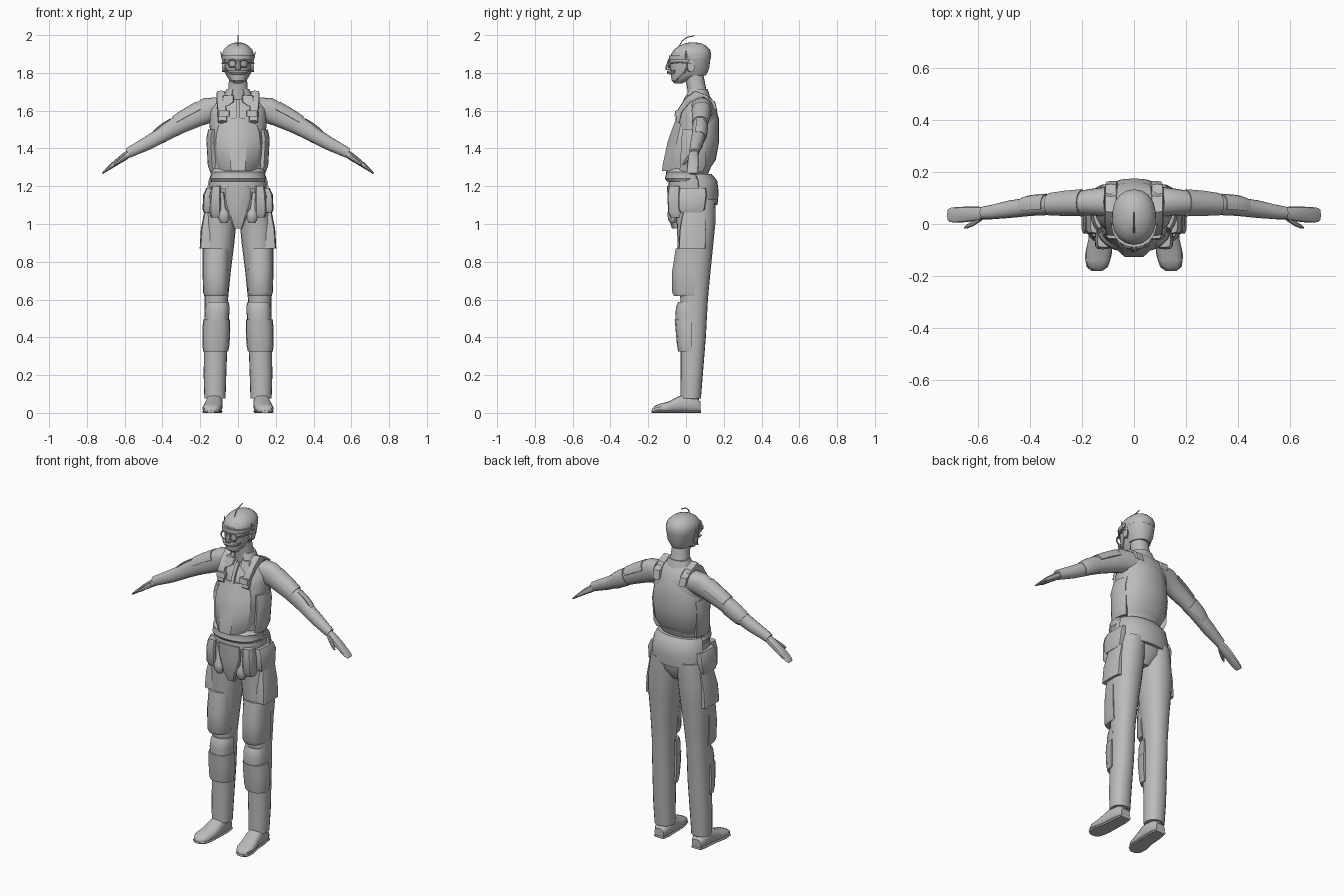
import bpy, bmesh, math
from mathutils import Vector

X, Y, Z = Vector((1, 0, 0)), Vector((0, 1, 0)), Vector((0, 0, 1))
BODY = (X, -Y)                        # rings stacked upward, angle 0 faces front
ARM = (Y, Vector((.5, 0, .866)))      # rings across the arm, angle 0 faces up
SHOE = (X, Z)                         # rings stacked along the foot
SIDE = (Y, Z)                         # rings stacked sideways

grey = bpy.data.materials.new("plain_grey")
grey.diffuse_color = (.5, .5, .5, 1)


def power(v, e):
    return math.copysign(abs(v) ** (2 / e), v)


def ring(row, frame, n, e, arc, th):
    """Closed superellipse, or a thick arc of one."""
    c, (u, v) = Vector(row[:3]), frame

    def at(deg, a, b):
        t = math.radians(deg)
        return c + u * (a * power(math.sin(t), e)) + v * (b * power(math.cos(t), e))
    a, b = row[3], row[4]
    if arc is None:
        return [at(360 * i / n, a, b) for i in range(n)]
    angles = [arc[0] + (arc[1] - arc[0]) * i / n for i in range(n + 1)]
    return [at(d, a, b) for d in angles] + [at(d, a - th, b - th) for d in reversed(angles)]


def part(name, rows, frame=BODY, n=18, e=2.2, arc=None, th=.015, mirror=False):
    bm = bmesh.new()
    rings = [[bm.verts.new(p) for p in ring(r, frame, n, e, arc, th)] for r in rows]
    for lo, hi in zip(rings, rings[1:]):
        for i in range(len(lo)):
            j = (i + 1) % len(lo)
            bm.faces.new((lo[i], lo[j], hi[j], hi[i]))
    bm.faces.new(rings[0][::-1])
    bm.faces.new(rings[-1])
    bmesh.ops.recalc_face_normals(bm, faces=bm.faces)
    me = bpy.data.meshes.new(name)
    bm.to_mesh(me)
    bm.free()
    ob = bpy.data.objects.new(name, me)
    bpy.context.collection.objects.link(ob)
    if mirror:
        add_mirror(ob)
    return ob


def add_mirror(ob):
    ob.modifiers.new("mirror", 'MIRROR').use_mirror_merge = False


def wire(name, pts, radius, mirror=False):
    cu = bpy.data.curves.new(name, 'CURVE')
    cu.dimensions, cu.bevel_depth, cu.bevel_resolution = '3D', radius, 1
    cu.use_fill_caps = True
    sp = cu.splines.new('POLY')
    sp.points.add(len(pts) - 1)
    for p, q in zip(sp.points, pts):
        p.co = (*q, 1)
    ob = bpy.data.objects.new(name, cu)
    bpy.context.collection.objects.link(ob)
    if mirror:
        add_mirror(ob)


# Head and face
part("head", [(0, -.04, 1.745, .024, .022), (0, -.033, 1.76, .042, .043), (0, 0, 1.79, .058, .08),
              (0, .015, 1.83, .068, .1), (0, .02, 1.9, .075, .1)])
part("cap_crown", [(0, .025, 1.875, .084, .106), (0, .028, 1.9, .085, .106), (0, .032, 1.925, .076, .094),
                   (0, .035, 1.945, .056, .07), (0, .037, 1.957, .032, .042), (0, .037, 1.962, .01, .012)])
part("cap_brim", [(0, .015, 1.872, .086, .106), (0, .018, 1.893, .089, .108)], arc=(-95, 95), th=.02)
part("cap_back", [(0, .03, 1.785, .055, .075), (0, .03, 1.82, .074, .092), (0, .03, 1.88, .083, .1)],
     arc=(85, 275), th=.02)
part("nose", [(0, -.09, 1.815, .013, .016), (0, -.092, 1.828, .016, .018), (0, -.085, 1.865, .008, .012)], n=8)
part("moustache", [(0, -.088, 1.803, .014, .011), (.025, -.084, 1.802, .014, .011),
                   (.045, -.07, 1.803, .011, .008), (.062, -.06, 1.815, .002, .002)], SIDE, 8, mirror=True)
part("ear", [(.066, .02, 1.835, .018, .03), (.084, .027, 1.837, .02, .032)], SIDE, 10, mirror=True)
part("cap_spike", [(.08, .0, 1.87, .007, .008), (.086, .0, 1.89, .005, .006), (.093, 0, 1.918, .001, .001)],
     n=6, mirror=True)
bpy.ops.mesh.primitive_torus_add(location=(.031, -.09, 1.85), rotation=(math.pi / 2, 0, .2),
                                 major_radius=.021, minor_radius=.004, major_segments=16, minor_segments=6)
rim = bpy.context.object
rim.name = rim.data.name = "glasses_rim"
bpy.ops.object.transform_apply(location=True, rotation=True, scale=True)
add_mirror(rim)
wire("glasses_arm", [(.052, -.084, 1.852), (.076, -.03, 1.855), (.084, .03, 1.85)], .004, True)
wire("chin_strap", [(.08, .02, 1.86), (.066, -.01, 1.80), (.04, -.055, 1.757), (0, -.066, 1.752)], .004, True)
wire("plume", [(0, -.035, 1.945), (0, -.02, 1.97), (0, .005, 1.988), (0, .045, 1.997)], .003)

# Neck and collar
part("neck", [(0, .07, 1.64, .07, .06), (0, .058, 1.71, .052, .05), (0, .04, 1.8, .047, .05)])
part("collar", [(0, .06, 1.655, .088, .072), (0, .062, 1.685, .074, .062), (0, .062, 1.715, .06, .052)],
     arc=(25, 335), th=.012)
part("collar_wing", [(.065, -.018, 1.625, .01, .008), (.055, -.008, 1.645, .033, .01),
                     (.05, .01, 1.68, .03, .012)], n=8, e=4, mirror=True)

# Torso and shirt
part("shirt", [(0, .01, 1.25, .135, .1), (0, .035, 1.33, .132, .11), (0, .05, 1.43, .145, .115),
               (0, .06, 1.55, .152, .108), (0, .066, 1.61, .148, .094), (0, .075, 1.655, .12, .068),
               (0, .072, 1.685, .075, .045)], n=24)
part("shirt_placket", [(0, -.048, 1.55, .011, .01), (0, -.032, 1.61, .011, .01),
                       (0, .005, 1.66, .011, .012)], n=8, e=5)

# Vest: faceted breast plate, back panel, side plates, straps and buckles
part("breast_plate", [(0, .03, 1.28, .115, .165), (0, .03, 1.31, .128, .162), (0, .03, 1.43, .145, .135),
                      (0, .03, 1.48, .14, .118), (0, .03, 1.56, .112, .086)],
     n=5, e=2, arc=(-90, 90), th=.025)
part("back_panel", [(0, .05, 1.28, .118, .068), (0, .05, 1.34, .15, .108), (0, .05, 1.44, .16, .126),
                    (0, .05, 1.55, .148, .126), (0, .055, 1.63, .105, .1), (0, .06, 1.655, .08, .08)],
     n=10, arc=(105, 255), th=.03)
part("side_plate", [(0, .03, 1.275, .148, .12), (0, .04, 1.31, .16, .125), (0, .045, 1.45, .168, .125),
                    (0, .05, 1.5, .158, .12)], n=6, arc=(58, 118), th=.025, mirror=True)
part("shoulder_strap", [(.082, -.045, 1.54, .024, .012), (.085, -.032, 1.6, .024, .013),
                        (.09, .01, 1.655, .024, .018), (.09, .07, 1.688, .024, .03),
                        (.09, .13, 1.665, .024, .03), (.085, .15, 1.61, .024, .02)],
     (X, Vector((0, -.8, .6))), 8, 5, mirror=True)
part("strap_buckle", [(.075, -.05, 1.57, .03, .012), (.075, -.044, 1.6, .03, .012)], n=8, e=6, mirror=True)

# Waist and belt
part("waist_sash", [(0, .0, 1.225, .14, .1), (0, .0, 1.24, .148, .112), (0, .0, 1.262, .142, .106),
                    (0, .005, 1.275, .147, .112), (0, .012, 1.295, .135, .1)], n=24)
part("tool_belt", [(0, .025, 1.185, .152, .12), (0, .025, 1.225, .15, .118)], n=24)
part("pelvis", [(0, .045, 1.0, .04, .06), (0, .045, 1.06, .13, .1), (0, .04, 1.13, .16, .112),
                (0, .03, 1.24, .145, .11)], n=24)
part("back_flap", [(0, .045, 1.1, .168, .122), (0, .045, 1.17, .168, .128), (0, .04, 1.23, .158, .125),
                   (0, .03, 1.265, .145, .105)], n=12, arc=(100, 260), th=.02)
part("front_apron", [(0, -.052, .975, .022, .022), (0, -.062, 1.03, .045, .028),
                     (0, -.068, 1.12, .066, .03), (0, -.07, 1.2, .07, .03)], n=10, e=4)
part("front_pouch", [(.118, -.05, 1.035, .026, .03), (.12, -.058, 1.06, .032, .036),
                     (.12, -.062, 1.15, .03, .036), (.115, -.06, 1.2, .026, .03)], n=12, e=4, mirror=True)
part("tool_knob", [(.073, -.07, 1.005, .016, .014), (.074, -.072, 1.025, .03, .024),
                   (.076, -.074, 1.06, .028, .024), (.08, -.072, 1.085, .014, .014),
                   (.085, -.07, 1.17, .012, .012)], n=10, mirror=True)
part("side_pouch", [(.158, .03, 1.06, .024, .06), (.162, .03, 1.08, .026, .07), (.158, .035, 1.155, .026, .075),
                    (.148, .035, 1.19, .02, .07)], n=12, e=5, mirror=True)
part("hip_holster", [(.17, .033, .87, .033, .072), (.165, .036, .97, .032, .07),
                     (.15, .045, 1.07, .028, .06)], n=12, e=6, mirror=True)

# Trousers
part("trouser_leg", [(.122, .025, .075, .056, .054), (.122, .03, .2, .06, .059), (.117, .038, .4, .062, .067),
                     (.115, .043, .6, .062, .073), (.11, .045, .75, .072, .085), (.105, .05, .9, .086, .095),
                     (.098, .053, 1.0, .088, .102), (.085, .05, 1.13, .08, .108)], n=20, mirror=True)
part("thigh_pad", [(.117, .03, .62, .062, .095), (.117, .03, .64, .068, .105), (.117, .03, .75, .071, .104),
                   (.115, .035, .87, .073, .09)], n=8, e=2.6, arc=(-80, 95), th=.02, mirror=True)
part("knee_pad", [(.112, .03, .47, .064, .085), (.112, .03, .53, .066, .087), (.11, .03, .57, .064, .08),
                  (.11, .03, .588, .06, .07)], n=8, e=2.6, arc=(-90, 90), th=.02, mirror=True)
part("shin_pad", [(.118, .03, .325, .066, .072), (.117, .03, .36, .072, .078), (.115, .03, .44, .074, .085),
                  (.113, .03, .495, .071, .09)], n=8, e=2.6, arc=(-90, 90), th=.02, mirror=True)

# Shoes
part("ankle", [(.124, .03, .04, .036, .04), (.124, .03, .12, .038, .04)], n=12, mirror=True)
part("shoe", [(.124, .078, .03, .03, .026), (.124, .06, .04, .04, .04), (.125, .0, .05, .044, .05),
              (.127, -.04, .044, .046, .044), (.133, -.09, .03, .05, .03), (.14, -.14, .024, .048, .024),
              (.142, -.168, .018, .035, .018), (.143, -.18, .012, .015, .008)], SHOE, 14, 2.6, mirror=True)
part("shoe_sole", [(.124, .08, .007, .034, .007), (.125, .03, .007, .043, .007), (.13, -.06, .007, .046, .007),
                   (.138, -.12, .007, .052, .007), (.142, -.165, .007, .042, .007),
                   (.143, -.182, .007, .02, .007)], SHOE, 8, 6, mirror=True)

# Arms
part("sleeve", [(.08, .085, 1.605, .062, .075), (.15, .085, 1.605, .053, .07), (.22, .08, 1.573, .046, .06),
                (.30, .076, 1.533, .041, .052), (.37, .07, 1.493, .037, .045), (.41, .066, 1.467, .036, .04),
                (.48, .057, 1.427, .034, .036), (.55, .046, 1.392, .028, .03), (.582, .043, 1.375, .025, .027)],
     ARM, 16, mirror=True)
part("upper_arm_pad", [(.19, .082, 1.59, .054, .066), (.26, .08, 1.555, .05, .061),
                       (.32, .076, 1.523, .045, .055)], ARM, 8, arc=(-75, 75), mirror=True)
part("elbow_pad", [(.335, .073, 1.513, .044, .052), (.38, .07, 1.487, .044, .05), (.41, .066, 1.467, .043, .047),
                   (.43, .064, 1.455, .038, .041)], ARM, 8, arc=(-20, 150), mirror=True)
part("hand", [(.565, .043, 1.38, .02, .018), (.6, .04, 1.357, .027, .02), (.65, .037, 1.322, .03, .015),
              (.69, .035, 1.291, .03, .009), (.71, .035, 1.275, .027, .006), (.719, .035, 1.268, .02, .003)],
     ARM, 12, 2.6, mirror=True)
part("thumb", [(.59, .025, 1.36, .014, .013), (.62, .003, 1.338, .011, .01), (.645, -.01, 1.32, .008, .008),
               (.655, -.015, 1.313, .003, .003)], ARM, 8, mirror=True)

# Finish: bake mirrors and curves, smooth shading with sharp edges
bpy.ops.object.select_all(action='SELECT')
bpy.context.view_layer.objects.active = bpy.data.objects["head"]
bpy.ops.object.convert(target='MESH')
for ob in bpy.context.scene.objects:
    ob.data.materials.clear()
    ob.data.materials.append(grey)
bpy.ops.object.shade_smooth_by_angle(angle=math.radians(35))
